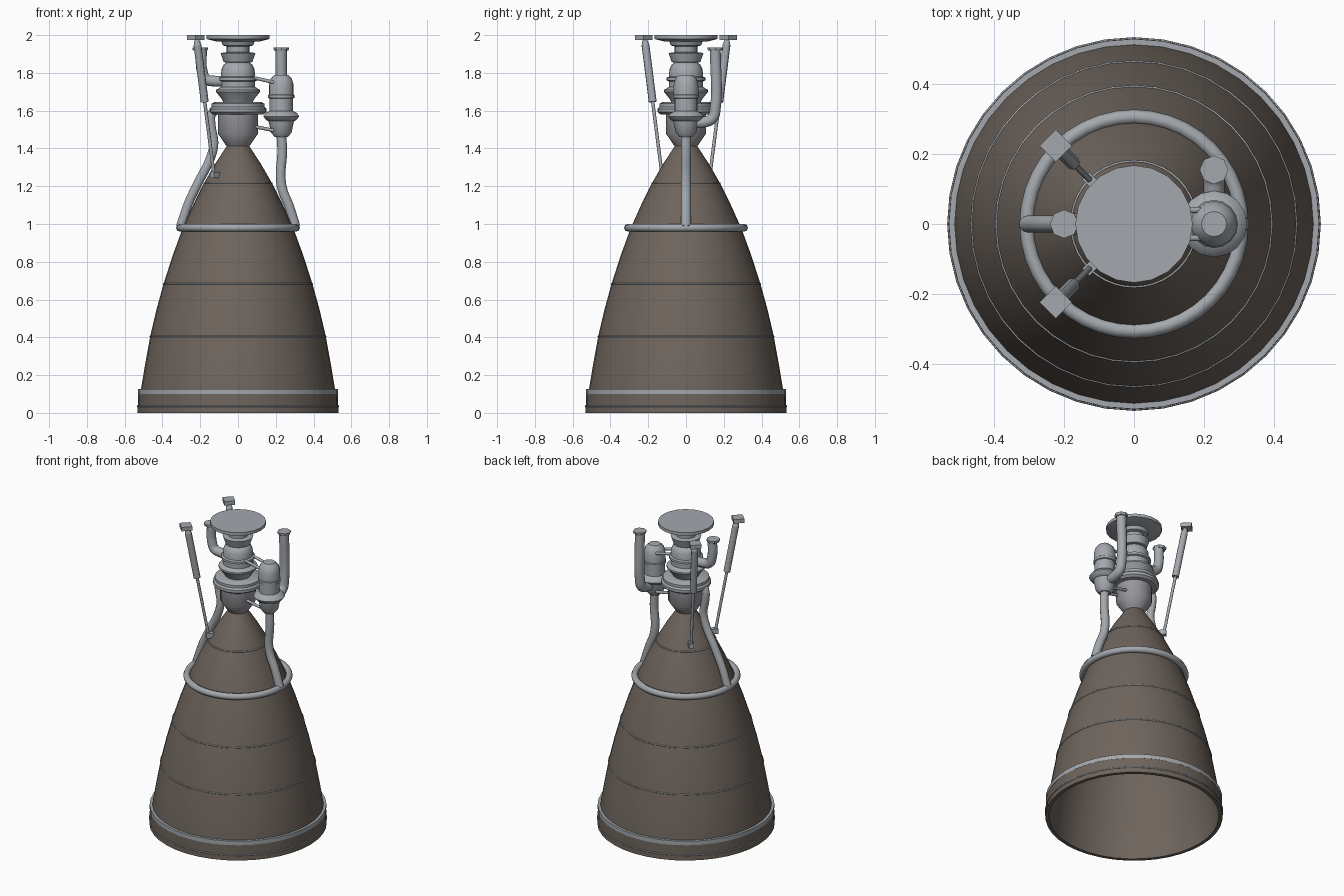
import bpy, bmesh, math
from mathutils import Vector, Matrix

if "Cube" in bpy.data.objects:
    bpy.data.objects.remove(bpy.data.objects["Cube"], do_unlink=True)


def material(name, rgb):
    m = bpy.data.materials.new(name)
    m.use_nodes = True
    m.diffuse_color = (*rgb, 1)
    bsdf = next(n for n in m.node_tree.nodes if n.type == 'BSDF_PRINCIPLED')
    bsdf.inputs["Base Color"].default_value = (*rgb, 1)
    return m


METAL = material("grey metal", (0.37, 0.395, 0.42))
CHAMBER = material("warm grey metal", (0.31, 0.305, 0.325))
BROWN = material("brown nozzle", (0.155, 0.128, 0.108))


def add(name, mesh, mat, angle=35):
    mesh.materials.clear()
    mesh.materials.append(mat)
    mesh.shade_smooth()
    mesh.set_sharp_from_angle(angle=math.radians(angle))
    ob = bpy.data.objects.new(name, mesh)
    bpy.context.scene.collection.objects.link(ob)
    return ob


def from_bmesh(name, bm, mat, angle=35):
    bmesh.ops.remove_doubles(bm, verts=bm.verts, dist=1e-5)
    bmesh.ops.recalc_face_normals(bm, faces=bm.faces)
    mesh = bpy.data.meshes.new(name)
    bm.to_mesh(mesh)
    bm.free()
    return add(name, mesh, mat, angle)


def lathe(name, profile, mat, segs=32, at=(0, 0), closed=False, angle=35):
    """Turn (radius, height) points around a vertical axis."""
    bm = bmesh.new()
    vs = [bm.verts.new((r, 0, z)) for r, z in profile]
    pairs = list(zip(vs, vs[1:])) + ([(vs[-1], vs[0])] if closed else [])
    edges = [bm.edges.new(p) for p in pairs]
    bmesh.ops.spin(bm, geom=vs + edges, cent=(0, 0, 0), axis=(0, 0, 1),
                   angle=2 * math.pi, steps=segs)
    bmesh.ops.translate(bm, verts=bm.verts, vec=(*at, 0))
    return from_bmesh(name, bm, mat, angle)


def ring(name, radius, z, thick, sides=6, segs=40):
    pts = [(radius + thick * math.cos(2 * math.pi * i / sides),
            z + thick * math.sin(2 * math.pi * i / sides)) for i in range(sides)]
    return lathe(name, pts, METAL, segs, closed=True, angle=65)


def pipe(name, points, radius):
    """Round pipe swept along a smooth path."""
    cu = bpy.data.curves.new(name, 'CURVE')
    cu.dimensions = '3D'
    cu.bevel_depth, cu.bevel_resolution = radius, 3
    cu.resolution_u, cu.use_fill_caps = 6, True
    sp = cu.splines.new('BEZIER')
    sp.bezier_points.add(len(points) - 1)
    for bp, p in zip(sp.bezier_points, points):
        bp.co = p
        bp.handle_left_type = bp.handle_right_type = 'AUTO'
    tmp = bpy.data.objects.new(name + " path", cu)
    bpy.context.scene.collection.objects.link(tmp)
    bpy.context.view_layer.update()
    mesh = bpy.data.meshes.new_from_object(
        tmp.evaluated_get(bpy.context.evaluated_depsgraph_get()))
    bpy.data.objects.remove(tmp)
    bpy.data.curves.remove(cu)
    return add(name, mesh, METAL, 50)


def rod(name, a, b, r1, r2=None, sides=10):
    a, b = Vector(a), Vector(b)
    bm = bmesh.new()
    turn = (b - a).to_track_quat('Z', 'Y').to_matrix().to_4x4()
    bmesh.ops.create_cone(bm, cap_ends=True, segments=sides, radius1=r1,
                          radius2=r1 if r2 is None else r2, depth=(b - a).length,
                          matrix=Matrix.Translation((a + b) / 2) @ turn)
    return from_bmesh(name, bm, METAL, 50)


def block(name, at, size):
    bm = bmesh.new()
    bmesh.ops.create_cube(bm, size=1, matrix=Matrix.Translation(at)
                          @ Matrix.Rotation(math.pi / 4, 4, 'Z')
                          @ Matrix.Diagonal((*size, 1)))
    return from_bmesh(name, bm, METAL)


# Bell nozzle with a thin inner wall
bell = [(0.522, 0), (0.518, 0.1), (0.493, 0.25), (0.464, 0.41), (0.431, 0.55),
        (0.395, 0.68), (0.347, 0.83), (0.292, 0.98), (0.238, 1.1), (0.178, 1.22),
        (0.12, 1.32), (0.058, 1.415)]
inner = [(r - 0.012, z) for r, z in reversed(bell)]
lathe("nozzle", bell + inner, BROWN, 40, closed=True)
lathe("nozzle_skirt", [(0.515, 0), (0.532, 0), (0.529, 0.1), (0.515, 0.1)],
      BROWN, 40, closed=True)

# Stiffening bands and the manifold around the bell
lathe("lower_band", [(0.51, 0.1), (0.53, 0.1), (0.53, 0.127), (0.51, 0.127)],
      METAL, 40, closed=True)
for i, (r, z) in enumerate([(0.531, 0.035), (0.465, 0.405), (0.394, 0.683), (0.18, 1.217)]):
    ring(f"stiffener_{i + 1}", r, z, 0.004)
ring("exhaust_manifold", 0.307, 0.98, 0.021, 8)

# Combustion chamber and injector stack
lathe("chamber", [(0, 1.405), (0.055, 1.405), (0.07, 1.425), (0.107, 1.48),
                  (0.107, 1.59), (0, 1.59)], CHAMBER, 20)
lathe("chamber_collar", [(0, 1.58), (0.135, 1.58), (0.15, 1.592), (0.15, 1.61),
                         (0.14, 1.62), (0.14, 1.637), (0.125, 1.645), (0, 1.645)], METAL, 24)
lathe("injector_stack", [(0, 1.63), (0.075, 1.64), (0.085, 1.66), (0.117, 1.70),
                         (0.117, 1.71), (0.09, 1.725), (0.09, 1.755), (0.102, 1.76),
                         (0.102, 1.775), (0.09, 1.78), (0.088, 1.82), (0.075, 1.845),
                         (0.06, 1.855), (0.076, 1.857), (0.092, 1.905), (0.06, 1.91),
                         (0.06, 1.94), (0.08, 1.945), (0.09, 1.97), (0, 1.97)], METAL, 20)
lathe("top_plate", [(0, 1.965), (0.11, 1.965), (0.168, 1.98), (0.168, 2), (0, 2)], METAL, 20)

# Turbopump beside the chamber
PX = 0.229
lathe("turbopump", [(0, 1.46), (0.035, 1.46), (0.055, 1.485), (0.064, 1.53),
                    (0.068, 1.545), (0.08, 1.55), (0.095, 1.57), (0.08, 1.59),
                    (0.062, 1.598), (0.062, 1.665), (0.069, 1.668), (0.069, 1.683),
                    (0.066, 1.686), (0.066, 1.735), (0.056, 1.77), (0.036, 1.79),
                    (0, 1.79)], METAL, 16, at=(PX, 0))
pipe("pump_inlet", [(PX, 0.05, 1.535), (PX, 0.1, 1.54), (PX, 0.14, 1.56),
                    (PX, 0.155, 1.61), (PX, 0.155, 1.93)], 0.03)
for s, side in ((-1, "front"), (1, "back")):
    rod(f"upper_link_{side}", (0.08, s * 0.04, 1.775), (0.19, s * 0.04, 1.75), 0.009)
    rod(f"lower_link_{side}", (0.09, s * 0.04, 1.515), (0.19, s * 0.04, 1.495), 0.009)

# Side inlet on the other flank
pipe("side_inlet", [(-0.06, 0, 1.757), (-0.13, 0, 1.757), (-0.17, 0, 1.767),
                    (-0.19, 0, 1.81), (-0.193, 0, 1.93)], 0.03)
for name, at in (("pump_inlet_flange", (PX, 0.155)), ("side_inlet_flange", (-0.2, 0))):
    lathe(name, [(0, 1.918), (0.037, 1.918), (0.041, 1.925), (0.041, 1.935), (0, 1.935)],
          METAL, 8, at=at)

# Ducts running down to the manifold
pipe("pump_duct", [(PX, 0, 1.48), (0.234, 0, 1.38), (0.226, 0, 1.25), (0.236, 0, 1.18),
                   (0.268, 0, 1.1), (0.305, 0, 0.985)], 0.027)
pipe("chamber_duct", [(-0.11, 0, 1.61), (-0.14, 0, 1.58), (-0.142, 0, 1.52),
                      (-0.128, 0, 1.43), (-0.142, 0, 1.36), (-0.215, 0, 1.21),
                      (-0.262, 0, 1.11), (-0.305, 0, 0.985)], 0.025)

# Two steering actuators
for s, side in ((-1, "front"), (1, "back")):
    top, low = Vector((-0.218, s * 0.218, 1.975)), Vector((-0.127, s * 0.127, 1.26))
    mid = top.lerp(low, 0.46)
    neck = top.lerp(low, 0.04)
    block(f"actuator_mount_{side}", (-0.224, s * 0.224, 1.987), (0.066, 0.066, 0.026))
    rod(f"actuator_tip_{side}", top, neck, 0.012, 0.021)
    rod(f"actuator_cylinder_{side}", neck, mid, 0.021)
    rod(f"actuator_rod_{side}", mid, low, 0.009)
    block(f"actuator_foot_{side}", (-0.122, s * 0.122, 1.26), (0.045, 0.03, 0.032)
          if s < 0 else (0.03, 0.045, 0.032))
